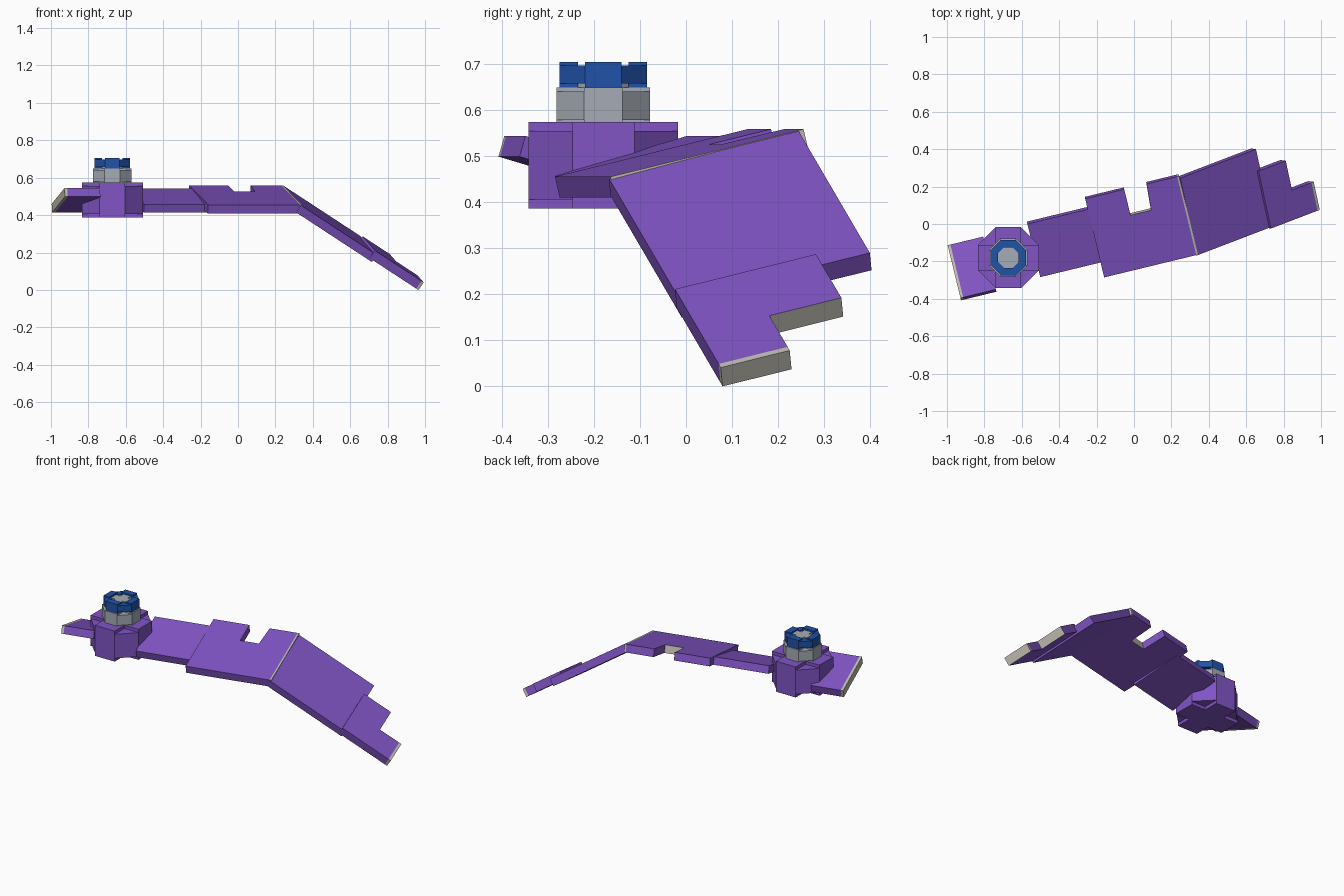
import bpy, bmesh, math
from mathutils import Vector, Matrix

cube = bpy.data.objects.get("Cube")
if cube:
    bpy.data.objects.remove(cube, do_unlink=True)


def material(name, rgb):
    m = bpy.data.materials.new(name)
    m.use_nodes = True
    m.diffuse_color = (*rgb, 1)
    m.node_tree.nodes["Principled BSDF"].inputs["Base Color"].default_value = (*rgb, 1)
    return m


PURPLE = material("purple", (0.22, 0.09, 0.56))
BLUE = material("blue", (0.015, 0.085, 0.40))
COOL = material("cool_grey", (0.38, 0.41, 0.46))
WARM = material("warm_grey", (0.54, 0.51, 0.45))


def finish(name, bm, mats):
    bmesh.ops.recalc_face_normals(bm, faces=bm.faces)
    me = bpy.data.meshes.new(name)
    bm.to_mesh(me)
    bm.free()
    for m in mats:
        me.materials.append(m)
    ob = bpy.data.objects.new(name, me)
    bpy.context.collection.objects.link(ob)
    return ob


def plate(name, frame, outline, thick, mat=PURPLE, grey_edges=(), lift=0.0):
    """Slab whose top outline lies in a tilted frame (origin, along, across)."""
    origin, a, b = (Vector(v) for v in frame)
    n = a.cross(b).normalized()
    bm = bmesh.new()
    top = [bm.verts.new(origin + a * u + b * v + n * lift) for u, v in outline]
    low = [bm.verts.new(p.co - n * thick) for p in top]
    bm.faces.new(top)
    bm.faces.new(low[::-1])
    for i in range(len(top)):
        j = (i + 1) % len(top)
        f = bm.faces.new((top[i], low[i], low[j], top[j]))
        f.material_index = int(i in grey_edges)
    return finish(name, bm, (mat, WARM))


def rect(u0, u1, v0, v1):
    return [(u0, v0), (u1, v0), (u1, v1), (u0, v1)]


HUB = Vector((-0.672, -0.18, 0))


def add_box(bm, size, offset, z0, z1, angle):
    """Box from z0 to z1, pushed out by offset and turned about the hub axis."""
    mat = (Matrix.Translation(HUB) @ Matrix.Rotation(angle, 4, 'Z')
           @ Matrix.Translation((offset, 0, (z0 + z1) / 2))
           @ Matrix.Diagonal((size[0], size[1], z1 - z0, 1)))
    bmesh.ops.create_cube(bm, size=1, matrix=mat)


def star_drum(name, apothem, z0, z1, inset, mat):
    """Eight-sided drum of four crossed boxes, the diagonal pair lower."""
    bm = bmesh.new()
    side = 2 * apothem * math.tan(math.pi / 8)
    for i in range(4):
        d = inset * (i % 2)
        add_box(bm, (2 * apothem, side), 0, z0 + d, z1 - d, i * math.pi / 4)
    return finish(name, bm, (mat,))


# Tilted frames: origin, direction along the arm, direction across it
C, S = math.cos(math.radians(13.6)), math.sin(math.radians(13.6))
inner = ((0, 0, 0.504), (C, S, 0), (-S, C, 0.295))
middle = ((0, 0, 0.513), (C, S, 0), (-S, C, 0.24))
stub = ((0, 0, 0.496), (C, S, 0), (-S, C, -0.29))
along = Vector((0.405, 0.155, -0.265)).normalized()
across = Vector((-0.09, 0.415, 0.103)).normalized()
outer = ((0.337, -0.168, 0.452), along, across)

# Stub behind the hub, with its grey end
plate("stub_plate", stub, rect(-0.98, -0.80, -0.166, 0.124), 0.047)
plate("stub_end", stub, rect(-0.995, -0.98, -0.166, 0.124), 0.047, WARM)

# Arm: narrow inner plate, notched middle plate, grey hinge seam
plate("inner_arm", inner, rect(-0.554, -0.20, -0.158, 0.134), 0.046)
plate("middle_arm", middle,
      [(-0.222, -0.24), (0.284, -0.24), (0.284, 0.192), (0.116, 0.192),
       (0.106, 0.05), (-0.007, 0.05), (-0.007, 0.192), (-0.222, 0.192)],
      0.047, grey_edges=(4,))
plate("hinge_seam", middle, rect(0.283, 0.294, -0.24, 0.192), 0.047, WARM)

# Bent outer plate and its stepped tip
plate("outer_arm", outer, rect(0, 0.508, 0, 0.435), 0.046)
plate("arm_tip", outer,
      [(0.485, -0.003), (0.797, -0.003), (0.797, 0.155),
       (0.667, 0.155), (0.667, 0.32), (0.485, 0.32)],
      0.05, grey_edges=(3,), lift=0.015)
plate("tip_end", outer, rect(0.797, 0.812, -0.003, 0.155), 0.05, WARM, lift=0.015)

# Hub, neck and cap
star_drum("hub", 0.163, 0.386, 0.575, 0.02, PURPLE)
star_drum("neck", 0.102, 0.57, 0.65, 0.009, COOL)
star_drum("cap_core", 0.06, 0.645, 0.696, 0.004, COOL)
ring = bmesh.new()
for i in range(8):
    d = 0.008 * (i % 2)
    add_box(ring, (0.04, 0.19 * math.tan(math.pi / 8)), 0.075,
            0.65 + d, 0.705 - d, i * math.pi / 4)
finish("cap_ring", ring, (BLUE,))
